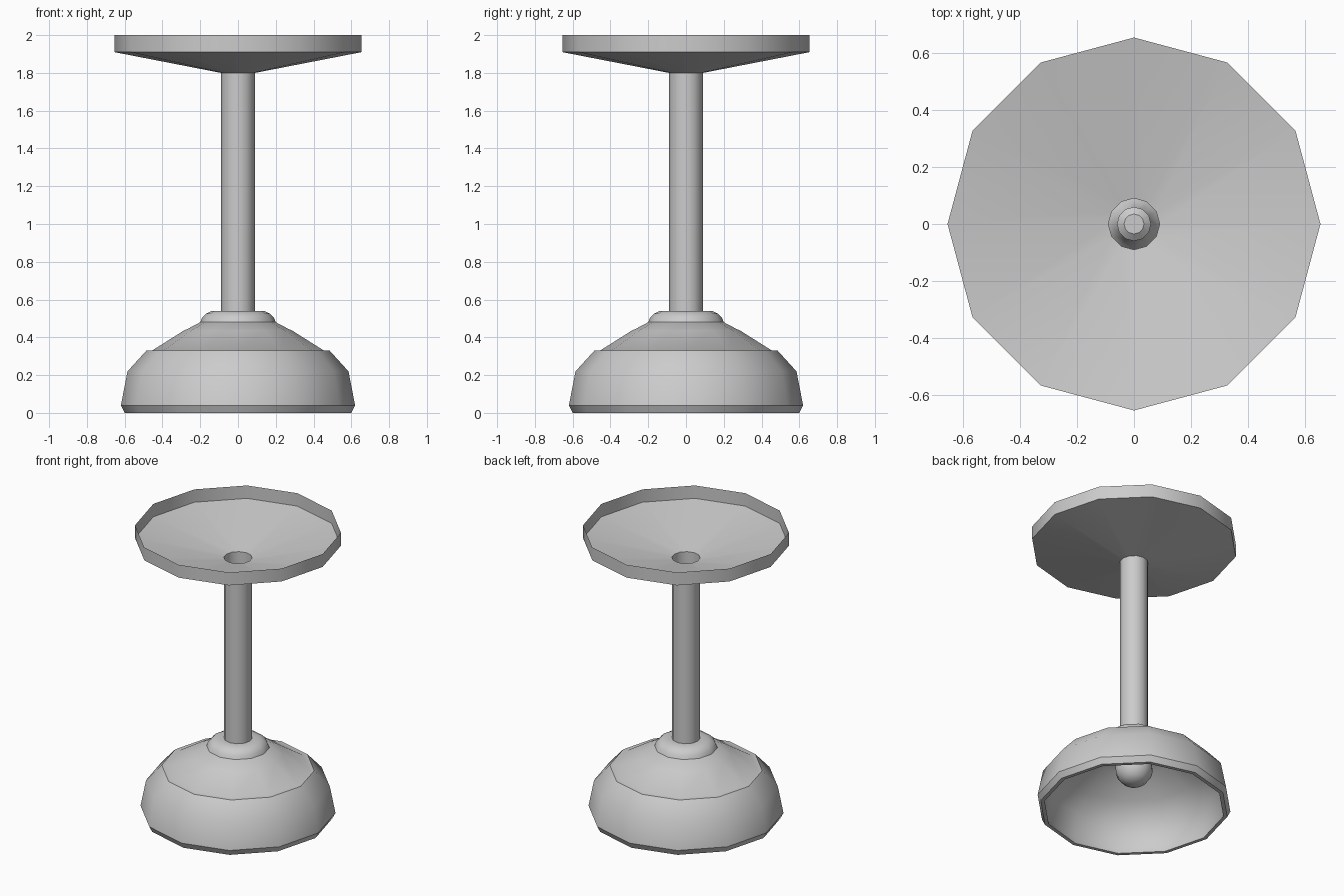
import bpy, bmesh, math

if "Cube" in bpy.data.objects:
    bpy.data.objects.remove(bpy.data.objects["Cube"])

SIDES = 12


def lathe(name, profile, closed=False, cap_ends=False, angle=35):
    """Revolve (radius, z) points around the z axis; profile runs bottom to top outside."""
    bm = bmesh.new()
    rings = []
    for r, z in profile:
        if r == 0:
            rings.append([bm.verts.new((0, 0, z))] * SIDES)
        else:
            rings.append([bm.verts.new((r * math.cos(2 * math.pi * i / SIDES),
                                        r * math.sin(2 * math.pi * i / SIDES), z))
                          for i in range(SIDES)])
    pairs = list(zip(rings, rings[1:]))
    if closed:
        pairs.append((rings[-1], rings[0]))
    for a, b in pairs:
        for i in range(SIDES):
            j = (i + 1) % SIDES
            corners = list(dict.fromkeys([a[i], a[j], b[j], b[i]]))
            bm.faces.new(corners)
    if cap_ends:
        bm.faces.new(rings[-1])
    mesh = bpy.data.meshes.new(name)
    bm.to_mesh(mesh)
    bm.free()
    obj = bpy.data.objects.new(name, mesh)
    bpy.context.collection.objects.link(obj)
    bpy.ops.object.select_all(action='DESELECT')
    obj.select_set(True)
    bpy.context.view_layer.objects.active = obj
    bpy.ops.object.shade_smooth_by_angle(angle=math.radians(angle))
    return obj


# Open ceiling plate: shallow cone with an upright rim
lathe("ceiling_plate", [(0.09, 1.80), (0.655, 1.91), (0.655, 2.0)])

# Hollow hanging rod
lathe("rod", [(0.09, 0.53), (0.09, 1.80)])

# Stepped collar where the rod meets the shade
lathe("collar", [(0.20, 0.48), (0.19, 0.505), (0.17, 0.525), (0.14, 0.54), (0.09, 0.54)])

# Hollow dome shade with a recessed band and a thick bottom lip
lathe("shade", [
    (0.60, 0.0), (0.62, 0.04), (0.585, 0.22), (0.485, 0.33), (0.455, 0.33),
    (0.285, 0.437), (0.27, 0.443), (0.20, 0.48), (0.09, 0.485),
    (0.09, 0.46), (0.20, 0.455), (0.29, 0.41), (0.45, 0.31), (0.555, 0.20),
    (0.585, 0.04), (0.575, 0.0),
], closed=True)

# Round bulb with a short neck
cz, r = 0.29, 0.12
bulb = [(0, cz - r)]
bulb += [(r * math.cos(math.radians(a)), cz + r * math.sin(math.radians(a)))
         for a in range(-60, 46, 15)]
bulb += [(0.06, 0.41), (0.06, 0.46), (0.035, 0.48)]
lathe("bulb", bulb, cap_ends=True)
